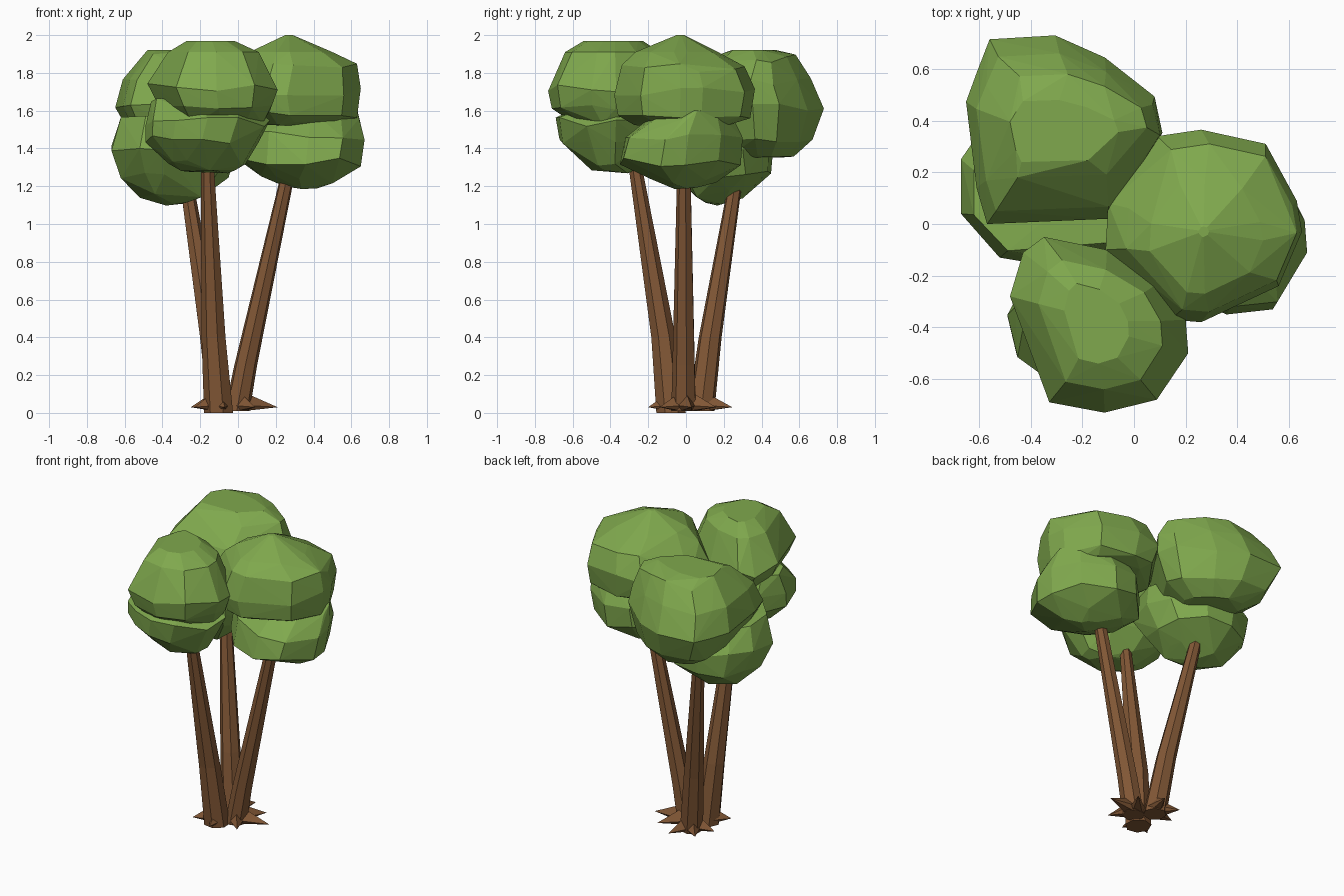
import bpy, bmesh, math, random
from mathutils import Vector


def material(name, rgb):
    m = bpy.data.materials.new(name)
    m.diffuse_color = (*rgb, 1)
    return m


LEAF = material("leaf green", (0.215, 0.395, 0.075))
BARK = material("bark brown", (0.22, 0.095, 0.036))


def finish(bm, name, mat):
    bmesh.ops.recalc_face_normals(bm, faces=bm.faces)
    me = bpy.data.meshes.new(name)
    bm.to_mesh(me)
    bm.free()
    me.materials.append(mat)
    ob = bpy.data.objects.new(name, me)
    bpy.context.collection.objects.link(ob)
    return ob


def blob(name, outline, rings, seed):
    """Faceted leaf clump: the hull of one plan outline fitted to a stack of
    rings, each given as (z, x0, x1, y0, y1)."""
    rng = random.Random(seed)
    xs, ys = [p[0] for p in outline], [p[1] for p in outline]
    bm = bmesh.new()
    for z, x0, x1, y0, y1 in rings:
        for px, py in outline:
            u = (px - min(xs)) / (max(xs) - min(xs))
            v = (py - min(ys)) / (max(ys) - min(ys))
            bm.verts.new((x0 + u * (x1 - x0), y0 + v * (y1 - y0),
                          z + rng.uniform(-0.025, 0.025) * (0 if z > 1.9 else 1)))
    res = bmesh.ops.convex_hull(bm, input=bm.verts)
    junk = {g for g in res["geom_interior"] + res["geom_unused"]
            if isinstance(g, bmesh.types.BMVert)}
    bmesh.ops.delete(bm, geom=list(junk), context="VERTS")
    return finish(bm, name, LEAF)


def limb(name, path, sides=7, spin=0.0):
    """Tapered faceted trunk; path items are (x, y, z, radius)."""
    bm = bmesh.new()
    rings = []
    for x, y, z, r in path:
        rings.append([bm.verts.new((x + r * math.cos(spin + 2 * math.pi * k / sides),
                                    y + r * math.sin(spin + 2 * math.pi * k / sides), z))
                      for k in range(sides)])
    for a, b in zip(rings, rings[1:]):
        for k in range(sides):
            j = (k + 1) % sides
            bm.faces.new((a[k], a[j], b[j], b[k]))
    bm.faces.new(rings[0])
    bm.faces.new(rings[-1])
    return finish(bm, name, BARK)


def root(name, start, tip):
    """Short pointed root spike spreading from a trunk foot."""
    s, t = Vector((*start, 0.05)), Vector((*tip, 0.03))
    d = (t - s).normalized()
    side = d.cross(Vector((0, 0, 1))).normalized()
    bm = bmesh.new()
    ring = [bm.verts.new(s + side * 0.05 * a + Vector((0, 0, b)))
            for a, b in ((-1, -0.01), (-0.6, -0.04), (0.6, -0.04), (1, -0.01), (0, 0.06))]
    end = bm.verts.new(t)
    for k in range(5):
        bm.faces.new((ring[k], ring[(k + 1) % 5], end))
    bm.faces.new(ring)
    return finish(bm, name, BARK)


# right-hand leaf clumps
RIGHT = [(-0.11, -0.10), (-0.10, 0.08), (0.09, 0.34), (0.26, 0.365), (0.51, 0.31),
         (0.63, 0.09), (0.65, -0.03), (0.56, -0.24), (0.26, -0.38), (0.14, -0.37)]
RIGHT_LOW = [(0.0, -0.1), (0.02, 0.1), (0.2, 0.28), (0.38, 0.3), (0.57, 0.18),
             (0.66, 0.0), (0.67, -0.13), (0.55, -0.33), (0.36, -0.35), (0.14, -0.26)]
blob("right_upper_leaves", RIGHT,
     [(2.0, 0.25, 0.29, -0.05, -0.01), (1.91, 0.06, 0.50, -0.27, 0.17),
      (1.83, -0.03, 0.63, -0.34, 0.31), (1.70, -0.11, 0.65, -0.38, 0.365),
      (1.57, -0.06, 0.63, -0.36, 0.34), (1.52, 0.03, 0.58, -0.28, 0.28)], 3)
blob("right_lower_leaves", RIGHT_LOW,
     [(1.58, 0.10, 0.64, -0.14, 0.23), (1.47, 0.03, 0.67, -0.32, 0.30),
      (1.33, 0.02, 0.65, -0.35, 0.29), (1.23, 0.12, 0.50, -0.19, 0.17),
      (1.21, 0.24, 0.42, -0.06, 0.06)], 5)

# front leaf clumps
FRONT = [(-0.47, -0.28), (-0.42, -0.11), (-0.34, -0.05), (-0.10, -0.10), (0.11, -0.22),
         (0.20, -0.37), (0.21, -0.50), (0.09, -0.68), (-0.11, -0.73), (-0.32, -0.69)]
FRONT_LOW = [(-0.49, -0.34), (-0.40, -0.16), (-0.2, -0.10), (0.05, -0.18), (0.17, -0.36),
             (0.14, -0.52), (0.0, -0.67), (-0.16, -0.69), (-0.33, -0.60), (-0.45, -0.51)]
blob("front_upper_leaves", FRONT,
     [(1.97, -0.27, -0.02, -0.54, -0.23), (1.91, -0.37, 0.11, -0.64, -0.14),
      (1.72, -0.48, 0.21, -0.73, -0.05), (1.62, -0.42, 0.18, -0.71, -0.08),
      (1.53, -0.34, 0.13, -0.60, -0.14)], 7)
blob("front_lower_leaves", FRONT_LOW,
     [(1.65, -0.46, 0.02, -0.50, -0.20), (1.54, -0.49, 0.17, -0.69, -0.12),
      (1.45, -0.49, 0.11, -0.67, -0.14), (1.32, -0.37, 0.04, -0.56, -0.23),
      (1.29, -0.30, 0.0, -0.50, -0.28)], 11)

# back leaf clumps
BACK = [(-0.60, 0.15), (-0.64, 0.48), (-0.60, 0.59), (-0.55, 0.72), (-0.30, 0.735),
        (-0.11, 0.65), (0.08, 0.50), (0.11, 0.36), (-0.10, 0.03), (-0.56, 0.01)]
BACK_LOW = [(-0.67, 0.25), (-0.67, 0.04), (-0.52, -0.13), (-0.40, -0.15), (-0.06, -0.09),
            (0.0, 0.12), (-0.04, 0.30), (-0.20, 0.44), (-0.40, 0.46), (-0.58, 0.38)]
blob("back_upper_leaves", BACK,
     [(1.92, -0.48, -0.06, 0.24, 0.48), (1.88, -0.51, 0.05, 0.18, 0.58),
      (1.75, -0.61, 0.10, 0.05, 0.66), (1.62, -0.65, 0.11, 0.0, 0.73),
      (1.45, -0.56, 0.05, 0.08, 0.67), (1.37, -0.42, -0.08, 0.20, 0.57)], 13)
blob("back_lower_leaves", BACK_LOW,
     [(1.55, -0.62, -0.03, -0.12, 0.38), (1.40, -0.67, 0.0, -0.15, 0.46),
      (1.26, -0.62, -0.05, -0.06, 0.45), (1.16, -0.52, -0.16, 0.03, 0.30),
      (1.12, -0.38, -0.26, 0.10, 0.20)], 17)

# three leaning trunks
limb("right_trunk", [(-0.005, -0.01, 0.01, 0.068), (0.04, -0.01, 0.25, 0.062),
                     (0.25, -0.01, 1.2, 0.039), (0.31, -0.01, 1.5, 0.033)], 7, 0.2)
limb("front_trunk", [(-0.10, -0.08, 0.0, 0.08), (-0.127, -0.12, 0.4, 0.066),
                     (-0.16, -0.265, 1.28, 0.037), (-0.17, -0.31, 1.55, 0.033)], 7, 0.5)
limb("back_trunk", [(-0.095, 0.08, 0.01, 0.072), (-0.145, 0.128, 0.4, 0.062),
                    (-0.263, 0.25, 1.15, 0.039), (-0.31, 0.30, 1.5, 0.033)], 7, 0.9)

# pointed roots around the trunk feet
ROOTS = [((0.03, 0.0), (0.21, 0.03)), ((0.01, -0.03), (0.09, -0.14)),
         ((-0.13, -0.08), (-0.23, -0.15)), ((-0.09, -0.09), (-0.07, -0.20)),
         ((-0.13, 0.06), (-0.25, 0.06)), ((-0.08, 0.10), (-0.04, 0.245)),
         ((-0.12, 0.10), (-0.2, 0.19)), ((0.0, 0.03), (0.10, 0.16))]
for i, (a, b) in enumerate(ROOTS):
    root(f"root_{i + 1}", a, b)
